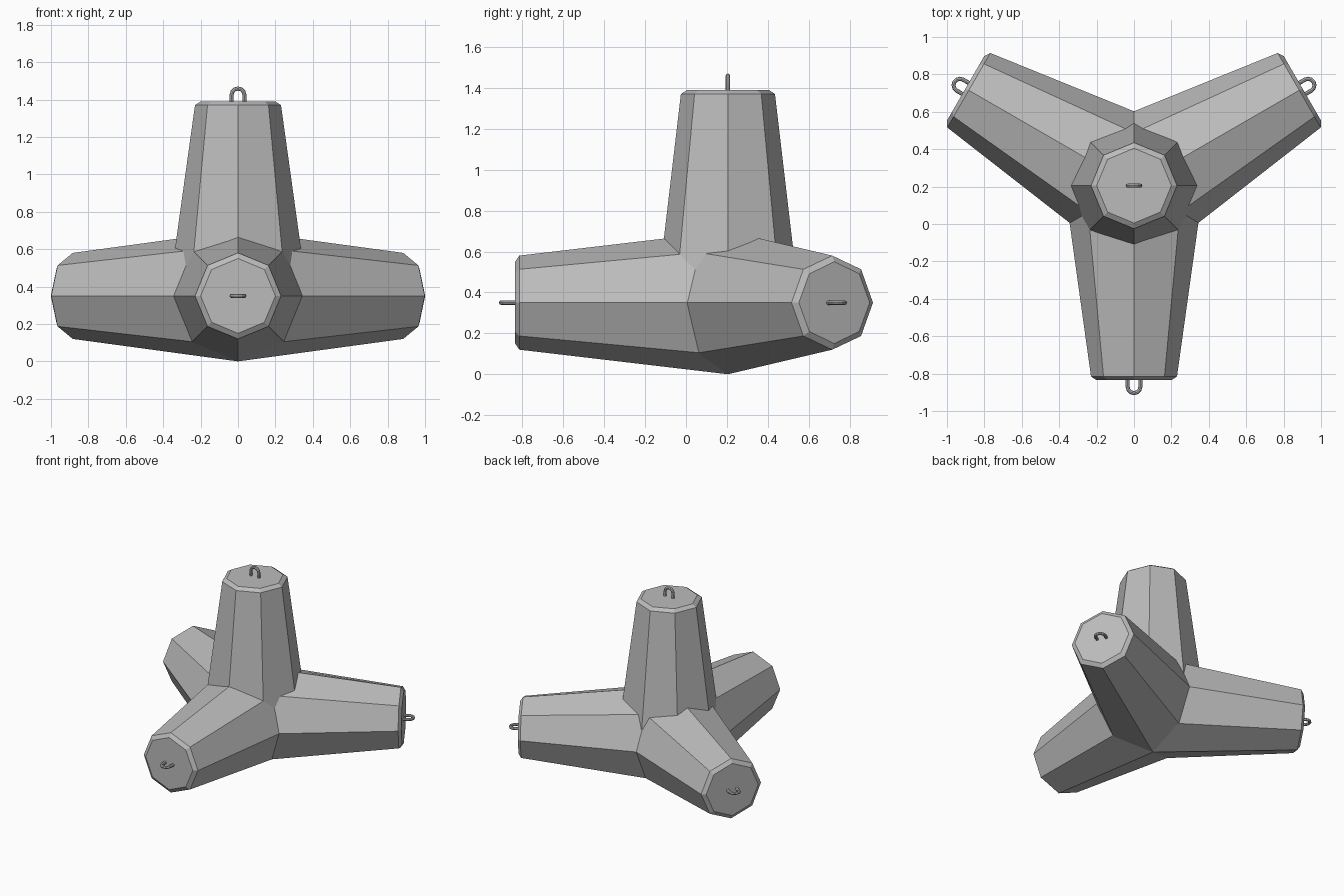
import bpy, bmesh, math
from mathutils import Matrix, Vector

cube = bpy.data.objects.get("Cube")
if cube:
    bpy.data.objects.remove(cube, do_unlink=True)

CENTRE = Vector((0, 0.205, 0.35))


def material(name, colour):
    mat = bpy.data.materials.new(name)
    mat.use_nodes = True
    mat.diffuse_color = colour
    mat.node_tree.nodes["Principled BSDF"].inputs["Base Color"].default_value = colour
    return mat


concrete = material("concrete grey", (0.5, 0.5, 0.5, 1))
steel = material("steel grey", (0.5, 0.5, 0.5, 1))


def frame(side, up, along):
    """Matrix whose local x, y, z are the arm's side, up and length."""
    m = Matrix((side, up, along)).transposed().to_4x4()
    m.translation = CENTRE
    return m


def add_object(name, bm, mat):
    bmesh.ops.recalc_face_normals(bm, faces=bm.faces)
    mesh = bpy.data.meshes.new(name)
    bm.to_mesh(mesh)
    bm.free()
    mesh.materials.append(mat)
    obj = bpy.data.objects.new(name, mesh)
    bpy.context.scene.collection.objects.link(obj)
    return obj


def skin(bm, rings):
    """Bridge a list of vertex rings and cap both ends."""
    n = len(rings[0])
    for a, b in zip(rings, rings[1:]):
        for i in range(n):
            j = (i + 1) % n
            bm.faces.new((a[i], a[j], b[j], b[i]))
    bm.faces.new(rings[0])
    bm.faces.new(rings[-1])


def arm(name, m):
    """Tapered octagonal arm with a chamfered tip."""
    bm = bmesh.new()
    rings = []
    # distance along arm, half width, half height, diagonal offset
    for z, w, h, d in ((0, .372, .35, .258), (1.02, .23, .23, .163), (1.04, .2, .2, .141)):
        pts = ((w, 0), (d, d), (0, h), (-d, d), (-w, 0), (-d, -d), (0, -h), (d, -d))
        rings.append([bm.verts.new(m @ Vector((x, y, z))) for x, y in pts])
    skin(bm, rings)
    return add_object(name, bm, concrete)


def lifting_loop(name, m, wire=0.011, half=0.034, sides=8, steps=6):
    """Round bar bent into a loop at the arm tip."""
    path = [(half, 1.03, 0)]
    for k in range(steps + 1):
        t = math.pi * k / steps
        path.append((half * math.cos(t), 1.075 + half * math.sin(t), t))
    path.append((-half, 1.03, math.pi))
    bm = bmesh.new()
    rings = []
    for x, z, t in path:
        ring = []
        for i in range(sides):
            a = math.tau * i / sides
            r = wire * math.cos(a)
            p = Vector((x + r * math.cos(t), wire * math.sin(a), z + r * math.sin(t)))
            ring.append(bm.verts.new(m @ p))
        rings.append(ring)
    skin(bm, rings)
    return add_object(name, bm, steel)


# Three legs spread evenly on the ground plane, one arm pointing up
Z = Vector((0, 0, 1))
frames = {"upper": frame(Vector((1, 0, 0)), Vector((0, 1, 0)), Z)}
for label, deg in (("front", -90), ("back_left", 30), ("back_right", 150)):
    t = math.radians(deg)
    along = Vector((math.cos(t), math.sin(t), 0))
    frames[label] = frame(Z.cross(along), Z, along)

arms = [arm(label + "_arm", m) for label, m in frames.items()]
for label, m in frames.items():
    lifting_loop(label + "_lifting_loop", m)

# Fuse the arms into one solid block
body = arms[0]
body.name = "concrete_body"
bpy.context.view_layer.objects.active = body
for other in arms[1:]:
    mod = body.modifiers.new("union", "BOOLEAN")
    mod.operation = "UNION"
    mod.solver = "EXACT"
    mod.object = other
    bpy.ops.object.modifier_apply(modifier=mod.name)
    bpy.data.objects.remove(other, do_unlink=True)
